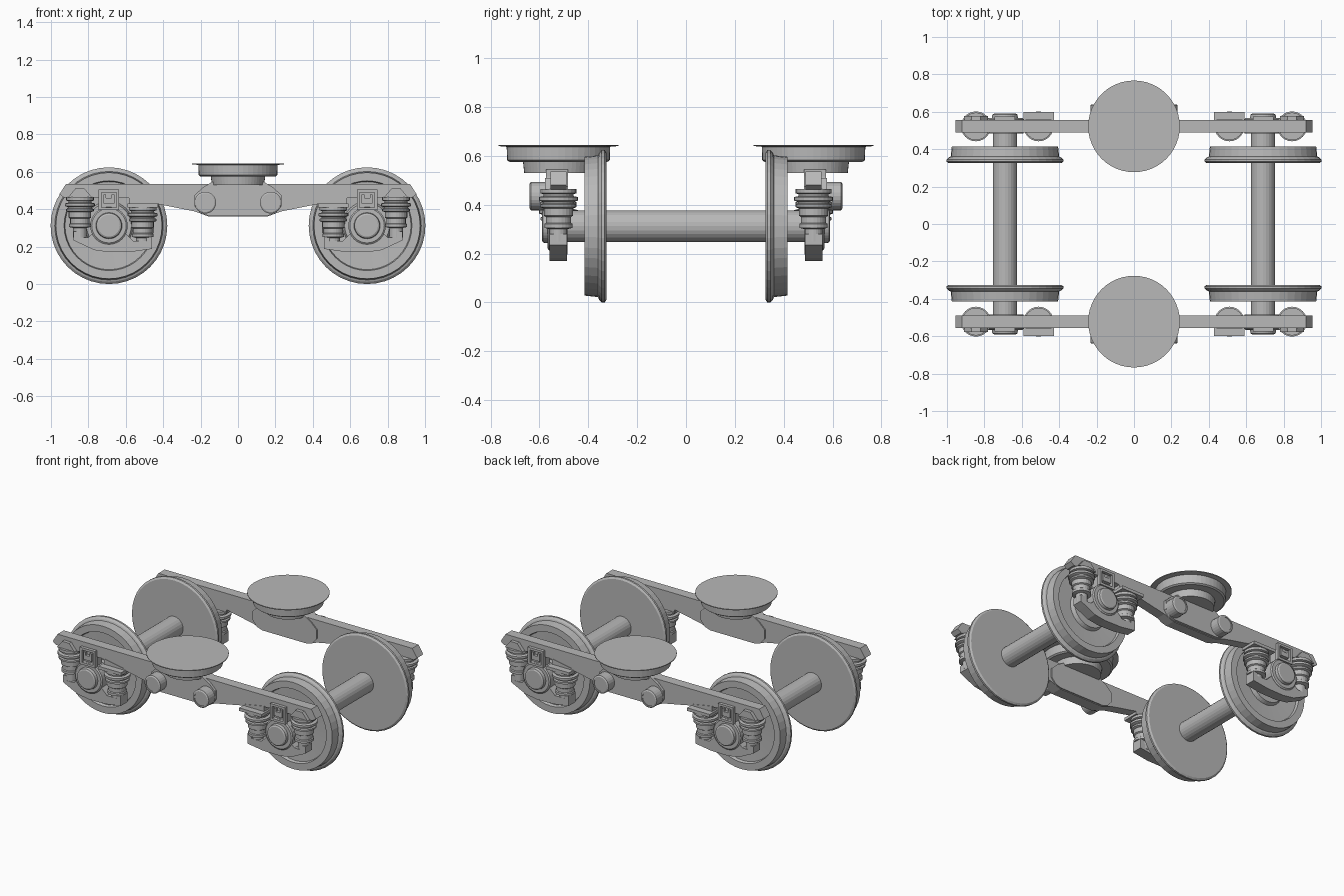
import bpy, bmesh, math

cube = bpy.data.objects.get("Cube")
if cube:
    bpy.data.objects.remove(cube)

steel = bpy.data.materials.new("plain_grey_steel")
steel.use_nodes = True
GREY = (0.48, 0.48, 0.48, 1)
steel.diffuse_color = GREY
steel.node_tree.nodes["Principled BSDF"].inputs["Base Color"].default_value = GREY


def finish(name, bm):
    bmesh.ops.recalc_face_normals(bm, faces=bm.faces)
    mesh = bpy.data.meshes.new(name)
    bm.to_mesh(mesh)
    bm.free()
    mesh.materials.append(steel)
    obj = bpy.data.objects.new(name, mesh)
    bpy.context.collection.objects.link(obj)
    return obj


def lathe(name, profile, centre, axis="z", sy=1, sides=32):
    """Turn (radius, height) points round an axis; sy flips an axis along y."""
    bm = bmesh.new()
    rings = []
    for r, h in profile:
        ring = []
        for i in range(sides):
            a = math.tau * i / sides
            u, v = r * math.cos(a), r * math.sin(a)
            co = (u, v, h) if axis == "z" else (u, h * sy, v)
            ring.append(bm.verts.new([c + o for c, o in zip(centre, co)]))
        rings.append(ring)
    for low, high in zip(rings, rings[1:]):
        for i in range(sides):
            j = (i + 1) % sides
            bm.faces.new((low[i], low[j], high[j], high[i]))
    bm.faces.new(rings[0])
    bm.faces.new(rings[-1])
    return finish(name, bm)


def prism(name, outline, y0, y1, sx=1, sy=1):
    """Extrude an (x, z) outline across y, mirrored by sx and sy."""
    bm = bmesh.new()
    ends = [[bm.verts.new((x * sx, y * sy, z)) for x, z in outline] for y in (y0, y1)]
    bm.faces.new(ends[0])
    bm.faces.new(ends[1])
    n = len(outline)
    for i in range(n):
        j = (i + 1) % n
        bm.faces.new((ends[0][i], ends[0][j], ends[1][j], ends[1][i]))
    return finish(name, bm)


def box(name, x0, x1, y0, y1, z0, z1, sx=1, sy=1):
    return prism(name, [(x0, z0), (x1, z0), (x1, z1), (x0, z1)], y0, y1, sx, sy)


def both_halves(half):
    return half + [(-x, z) for x, z in reversed(half)]


AX, AZ = 0.69, 0.312      # wheel centre
BEAM_Y = 0.522            # middle of a side beam

WHEEL = [(0.06, 0.325), (0.3, 0.325), (0.312, 0.333), (0.312, 0.345), (0.3, 0.356),
         (0.29, 0.36), (0.284, 0.415), (0.24, 0.415), (0.235, 0.395), (0.13, 0.39),
         (0.12, 0.415), (0.06, 0.415)]
SPRING = [(0.074, 0), (0.074, -0.018), (0.062, -0.022), (0.062, -0.03), (0.08, -0.034),
          (0.08, -0.048), (0.064, -0.054), (0.064, -0.06), (0.074, -0.064), (0.074, -0.075),
          (0.06, -0.08), (0.06, -0.11), (0.052, -0.115), (0.052, -0.14), (0.058, -0.144),
          (0.058, -0.16), (0.036, -0.165), (0.036, -0.215)]
SADDLE = [(0.19, 0.28), (0.19, 0.235), (0.15, 0.215), (0.08, 0.182), (0, 0.17),
          (-0.12, 0.172), (-0.23, 0.188), (-0.23, 0.255), (-0.2, 0.255), (-0.2, 0.23),
          (-0.13, 0.23), (-0.09, 0.27), (0.09, 0.27), (0.11, 0.25), (0.16, 0.25), (0.16, 0.28)]
BEAM = [(0.92, 0.535), (0.955, 0.48), (0.93, 0.462), (0.6, 0.462), (0.23, 0.388), (0.16, 0.362)]
CENTRE = [(0.14, 0.545), (0.19, 0.515), (0.232, 0.475), (0.232, 0.415), (0.2, 0.378), (0.16, 0.366)]

# Axles
for sx in (1, -1):
    lathe("axle", [(0.065, -0.5), (0.065, 0.5)], (sx * AX, 0, AZ), "y", sides=24)

for sy in (1, -1):
    # Side beam, its central casting and the pivot plate above it
    prism("side_beam", both_halves(BEAM), 0.49, 0.555, sy=sy)
    prism("beam_centre_casting", both_halves(CENTRE), 0.483, 0.572, sy=sy)
    lathe("pivot_plate", [(0.14, 0.53), (0.145, 0.575), (0.2, 0.575), (0.21, 0.582),
                          (0.212, 0.637), (0.245, 0.64), (0.245, 0.645)],
          (0, sy * BEAM_Y, 0), sides=48)

    for sx in (1, -1):
        # Wheel and axle box
        lathe("wheel", WHEEL, (sx * AX, 0, AZ), "y", sy, 40)
        lathe("axle_box", [(0.1, 0.485), (0.1, 0.56), (0.092, 0.566), (0.07, 0.566),
                           (0.067, 0.585), (0.058, 0.59)], (sx * AX, 0, AZ), "y", sy)
        prism("spring_saddle", [(AX + u, z) for u, z in SADDLE], 0.488, 0.558, sx, sy)
        box("axle_guide", AX - 0.05, AX + 0.05, 0.495, 0.55, 0.38, 0.48, sx, sy)

        # Springs with their upper seats
        for name, x, top in (("outer_spring", 0.845, 0.465), ("inner_spring", 0.51, 0.412)):
            lathe(name, SPRING, (sx * x, sy * BEAM_Y, top), sides=24)
        box("inner_spring_seat", 0.428, 0.592, 0.49, 0.6, 0.41, 0.43, sx, sy)
        prism("inner_seat_bracket", [(0.44, 0.43), (0.58, 0.43), (0.58, 0.465), (0.44, 0.44)],
              0.49, 0.558, sx, sy)
        prism("outer_seat_gusset", [(0.78, 0.462), (0.91, 0.462), (0.87, 0.51), (0.82, 0.51)],
              0.55, 0.578, sx, sy)

        # Square guide bracket above the axle box
        for side in (-0.055, 0.04):
            box("guide_bracket_post", AX + side, AX + side + 0.015, 0.55, 0.575, 0.395, 0.505, sx, sy)
        for low in (0.395, 0.49):
            box("guide_bracket_rail", AX - 0.055, AX + 0.055, 0.55, 0.575, low, low + 0.015, sx, sy)
        prism("guide_bracket_hook",
              [(AX + u, z) for u, z in ((-0.03, 0.43), (0.03, 0.43), (0.03, 0.48), (0.015, 0.48),
                                        (0.015, 0.46), (-0.015, 0.46), (-0.015, 0.48), (-0.03, 0.48))],
              0.55, 0.572, sx, sy)

        # Round boss at each end of the central casting
        lathe("casting_boss", [(0.058, 0.5), (0.058, 0.635), (0.05, 0.64), (0.044, 0.64), (0.044, 0.636)],
              (sx * 0.175, 0, 0.435), "y", sy, 24)
